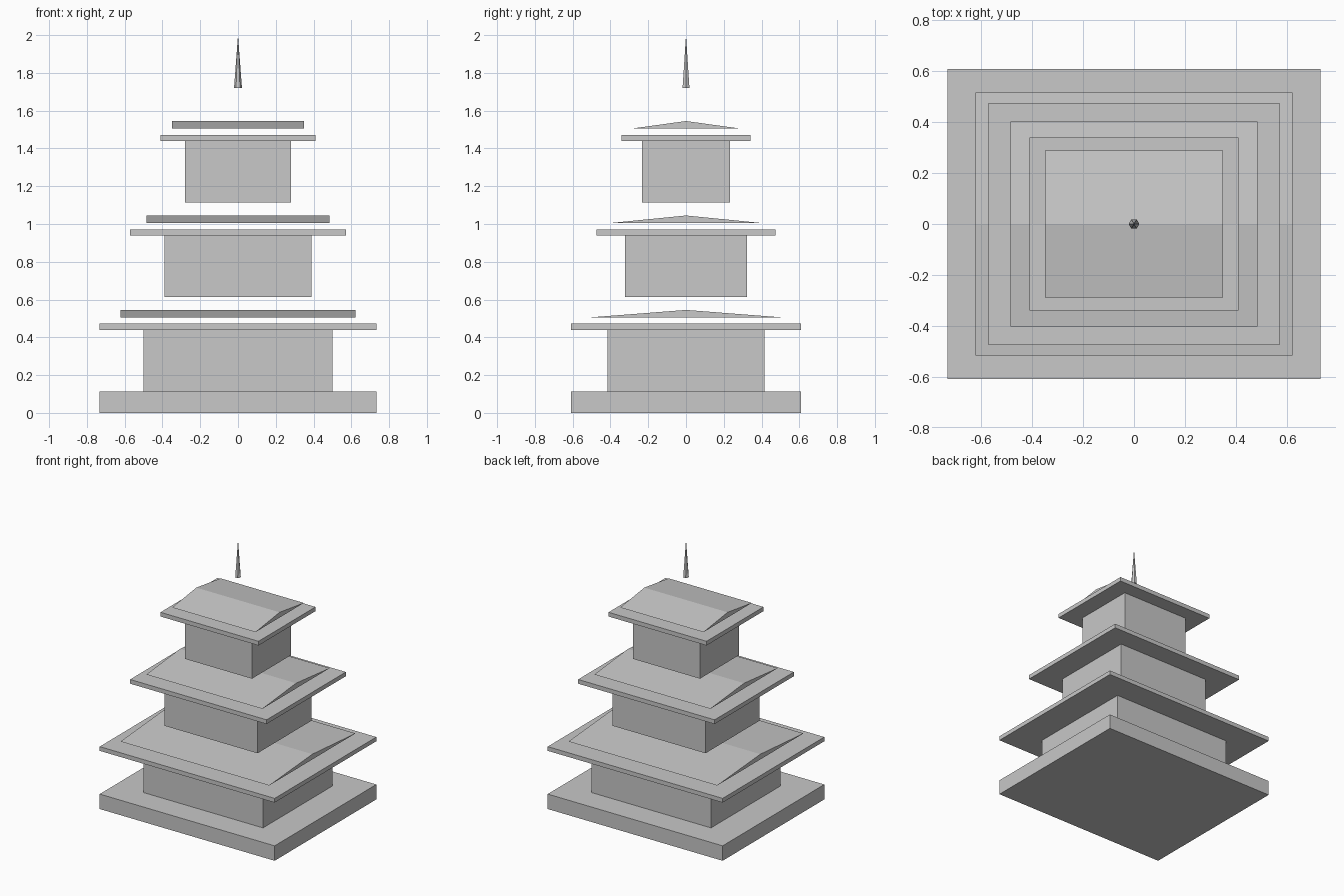
import bpy
import bmesh
from math import pi
from mathutils import Matrix

cube = bpy.data.objects.get("Cube")
if cube:
    bpy.data.objects.remove(cube, do_unlink=True)

# Single plain stone colour
stone = bpy.data.materials.new("light grey stone")
stone.use_nodes = True
stone.diffuse_color = (0.58, 0.58, 0.58, 1)
stone.node_tree.nodes["Principled BSDF"].inputs["Base Color"].default_value = stone.diffuse_color

DEPTH = 0.83  # depth of every tier relative to its width


def finish(name, bm):
    bmesh.ops.recalc_face_normals(bm, faces=bm.faces)
    mesh = bpy.data.meshes.new(name)
    bm.to_mesh(mesh)
    bm.free()
    mesh.materials.append(stone)
    obj = bpy.data.objects.new(name, mesh)
    bpy.context.collection.objects.link(obj)
    return obj


def slab(name, half, z0, z1):
    """Box with half-width `half`, standing between two heights."""
    bm = bmesh.new()
    size = Matrix.Diagonal((2 * half, 2 * half * DEPTH, z1 - z0, 1))
    bmesh.ops.create_cube(bm, size=1, matrix=Matrix.Translation((0, 0, (z0 + z1) / 2)) @ size)
    return finish(name, bm)


def gable(name, half, z0, z1):
    """Low triangular prism with its ridge along x."""
    bm = bmesh.new()
    profile = [(-half * DEPTH, z0), (half * DEPTH, z0), (0, z1)]
    end = bm.faces.new([bm.verts.new((-half, y, z)) for y, z in profile])
    new = bmesh.ops.extrude_face_region(bm, geom=[end], use_keep_orig=True)["geom"]
    verts = [v for v in new if isinstance(v, bmesh.types.BMVert)]
    bmesh.ops.translate(bm, verts=verts, vec=(2 * half, 0, 0))
    return finish(name, bm)


# Plinth
slab("plinth", 0.732, 0, 0.113)

# Three diminishing tiers: walls, eave slab and floating gable roof
for i, tier in enumerate(("lower", "middle", "upper")):
    z = 0.5 * i
    eave = 0.732 - 0.161 * i
    slab(tier + "_walls", 0.5 - 0.11 * i, z + 0.113, z + 0.44)
    slab(tier + "_eave", eave, z + 0.44, z + 0.472)
    gable(tier + "_roof", eave * 0.85, z + 0.505, z + 0.545)

# Six-sided spire
bm = bmesh.new()
bmesh.ops.create_cone(bm, cap_ends=True, segments=6, radius1=0.021, radius2=0, depth=0.28,
                      matrix=Matrix.Translation((0, 0, 1.86)) @ Matrix.Rotation(pi / 2, 4, "Z"))
finish("spire", bm)
